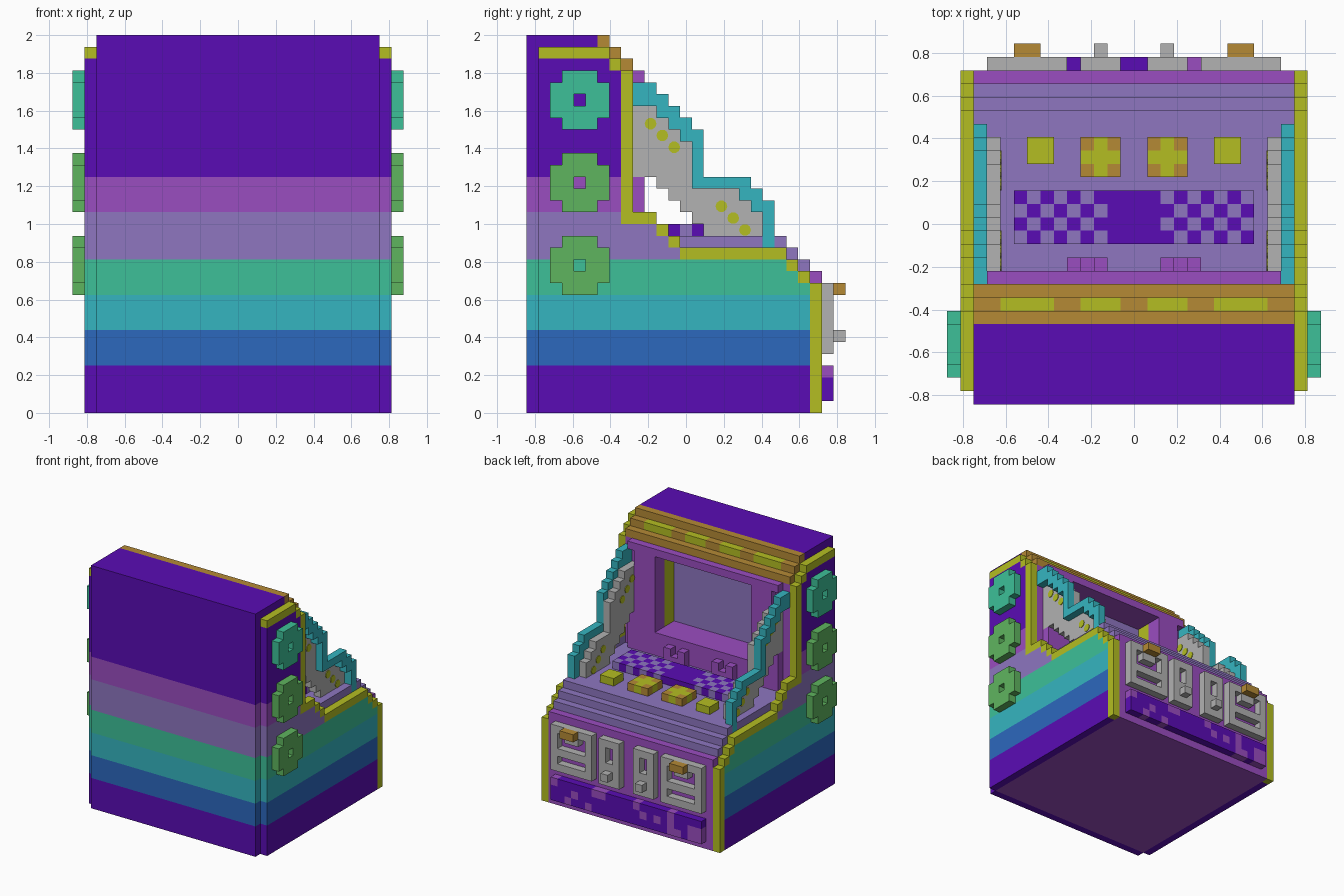
import bpy, bmesh, random
from mathutils import Matrix

random.seed(4)
U = 0.0625                 # block size
HALF_DEPTH = 13.5          # half the depth in blocks

if "Cube" in bpy.data.objects:
    bpy.data.objects.remove(bpy.data.objects["Cube"], do_unlink=True)

COLOURS = {
    "dark_violet": "5A0CB5", "blue": "2C68BE", "cyan": "35B5C0",
    "sea_green": "3DC098", "green": "5FB55F", "lavender": "8E76C0",
    "purple": "9A4DC0", "brown": "B58A35", "yellow": "B4BE22", "grey": "B2B2B2"}


def linear(c):
    return c / 12.92 if c <= 0.04045 else ((c + 0.055) / 1.055) ** 2.4


mats = {}
for name, code in COLOURS.items():
    rgba = [linear(c / 255) for c in bytes.fromhex(code)] + [1]
    m = bpy.data.materials.new(name)
    m.use_nodes = True
    m.diffuse_color = rgba
    m.node_tree.nodes["Principled BSDF"].inputs["Base Color"].default_value = rgba
    mats[name] = m


def finish(name, bm, used):
    mesh = bpy.data.meshes.new(name)
    bm.to_mesh(mesh)
    bm.free()
    for u in used:
        mesh.materials.append(mats[u])
    ob = bpy.data.objects.new(name, mesh)
    bpy.context.scene.collection.objects.link(ob)
    return ob


def build(name, cells):
    """Skin a set of coloured blocks, keeping only the outside faces."""
    used = sorted(set(cells.values()))
    bm, verts = bmesh.new(), {}

    def vert(p):
        if p not in verts:
            verts[p] = bm.verts.new((p[0] * U, (p[1] - HALF_DEPTH) * U, p[2] * U))
        return verts[p]

    for cell, colour in cells.items():
        for axis in range(3):
            for side in (0, 1):
                near = list(cell)
                near[axis] += 2 * side - 1
                if tuple(near) in cells:
                    continue
                ring = []
                for a, b in ((0, 0), (1, 0), (1, 1), (0, 1)):
                    p = list(cell)
                    p[axis] += side
                    p[(axis + 1) % 3] += a
                    p[(axis + 2) % 3] += b
                    ring.append(vert(tuple(p)))
                face = bm.faces.new(ring if side else ring[::-1])
                face.material_index = used.index(colour)
    bmesh.ops.dissolve_limit(bm, angle_limit=0.01, verts=bm.verts[:],
                             edges=bm.edges[:], delimit={'MATERIAL'})
    return finish(name, bm, used)


def box(i0, i1, j0, j1, k0, k1, colour):
    return {(i, j, k): colour for i in range(i0, i1)
            for j in range(j0, j1) for k in range(k0, k1)}


def mirror(cells):
    return {(-1 - i, j, k): c for (i, j, k), c in cells.items()}


def build_pair(name, cells):
    build("left_" + name, cells)
    build("right_" + name, mirror(cells))


def band(k):
    for top, colour in ((4, "dark_violet"), (7, "blue"), (10, "cyan"),
                        (13, "sea_green"), (17, "lavender"), (20, "purple")):
        if k < top:
            return colour
    return "dark_violet"


def slab_top(j):
    if j < 9:
        return min(31, 37 - j)
    if j < 22:
        return max(14, min(17, 27 - j))
    return 35 - j


def core_top(j):
    if j < 9:
        return min(32, 38 - j)
    return min(15, 36 - j)


# Cabinet core: banded back, stepped sign, recessed screen and control deck
def core_colour(i, j, k):
    side = i if i >= 0 else -1 - i
    top = core_top(j) - 1
    if j == 0:
        return band(k)
    if j < 6 and k >= 30:
        return "dark_violet"
    if j < 9:
        if j > 5 and k == top:
            lit = j == 7 and (side in range(1, 4) or side in range(6, 10))
            return "yellow" if lit else "brown"
        if j == 5 and side < 7 and 18 <= k < 28:
            return "lavender"
        if j in (6, 7) and side == 7 and 18 <= k < 28:
            return "yellow"
        return "purple"
    if side == 11 and j == 20 and k == 14:
        return "cyan"
    return "lavender" if k == top and j < 24 else "purple"


core = {(i, j, k): core_colour(i, j, k) for i in range(-12, 12)
        for j in range(25) for k in range(core_top(j))}
for cell in box(-7, 7, 6, 9, 18, 28, ""):
    del core[cell]
build("cabinet_core", core)

# Side slabs with yellow trim along the stepped edge
slab = {}
for j in range(1, 25):
    for k in range(slab_top(j)):
        trim = k == slab_top(j) - 1 or (j == 8 and k >= 16) or j == 24
        slab[12, j, k] = "yellow" if trim else band(k)
build_pair("side_slab", slab)

# Ring ornaments on both sides
for name, k0, colour in (("lower", 10, "green"), ("middle", 17, "green"),
                         ("upper", 24, "sea_green")):
    ring = box(13, 14, 2, 7, k0, k0 + 5, colour)
    for j, k in ((2, 0), (2, 4), (6, 0), (6, 4), (4, 2)):
        del ring[13, j, k0 + k]
    build_pair(name + "_ring", ring)

# Screen frame
frame = box(-10, 10, 9, 10, 15, 28, "purple")
frame.update(box(-11, 11, 9, 10, 28, 29, "purple"))
frame.update(box(-11, 11, 9, 10, 15, 20, "purple"))
for cell in box(-7, 7, 9, 10, 18, 28, ""):
    del frame[cell]
build("screen_frame", frame)

# Small stepped blocks under the screen
block = box(2, 5, 10, 11, 15, 17, "purple")
del block[3, 10, 16]
build_pair("screen_block", block)

# Wings: cyan stepped edge outside, grey panel inside
edge = {}
for k, j0, j1 in ((27, 9, 10), (26, 9, 11), (25, 11, 12), (24, 12, 13), (23, 13, 14),
                  (22, 14, 14), (21, 14, 14), (20, 14, 14), (19, 14, 18),
                  (18, 18, 19), (17, 19, 20), (16, 20, 20), (15, 20, 20)):
    edge.update(box(11, 12, j0, j1 + 1, k, k + 1, "cyan"))
build_pair("wing_edge", edge)

panel = {}
bottoms = (20, 20, 19, 18, 17, 16, 15, 15, 15, 15, 15)
tops = (26, 26, 26, 25, 24, 23, 19, 19, 19, 18, 17)
for n, (low, high) in enumerate(zip(bottoms, tops)):
    panel.update(box(10, 11, 9 + n, 10 + n, low, high, "grey"))
build_pair("wing_panel", panel)

# Round yellow studs on the wings
for side, sign in (("left", 1), ("right", -1)):
    bm = bmesh.new()
    for j0, k0 in ((10, 24), (16, 17)):
        for n in range(3):
            place = Matrix.Translation((sign * 10.5 * U, (j0 + n + 0.5 - HALF_DEPTH) * U,
                                        (k0 - n + 0.5) * U))
            bmesh.ops.create_cone(bm, cap_ends=True, segments=10, radius1=U / 2,
                                  radius2=U / 2, depth=U + 0.01,
                                  matrix=place @ Matrix.Rotation(1.5708, 4, 'Y'))
    finish(side + "_wing_studs", bm, ["yellow"])

# Checkered board on the deck
board = box(-9, 9, 12, 16, 15, 16, "lavender")
for i, j, k in board:
    if (i + j) % 2 == 0 or -2 <= i < 2:
        board[i, j, k] = "dark_violet"
build("checker_board", board)

# Deck buttons
build_pair("small_button", box(6, 8, 18, 20, 15, 16, "yellow"))
button = box(1, 4, 17, 20, 15, 16, "yellow")
for i in (1, 3):
    for j in (17, 19):
        button[i, j, 15] = "brown"
build_pair("large_button", button)

# Lower front: slotted plates, knobs and a speckled kick panel
plate = box(5, 11, 25, 26, 5, 11, "grey")
for i in range(6, 10):
    del plate[i, 25, 6], plate[i, 25, 8]
for i in (6, 9):
    del plate[i, 25, 9]
build_pair("slot_plate", plate)
build_pair("slot_handle", box(7, 9, 26, 27, 10, 11, "brown"))

plate = box(1, 4, 25, 26, 5, 11, "grey")
for k in (8, 9):
    del plate[2, 25, k]
build_pair("coin_plate", plate)
build_pair("coin_knob", box(2, 3, 26, 27, 6, 7, "grey"))

kick = box(-11, 11, 25, 26, 1, 4, "dark_violet")
for cell in kick:
    if random.random() < 0.25 and abs(cell[0] + 0.5) > 1:
        kick[cell] = "purple"
build("kick_panel", kick)
